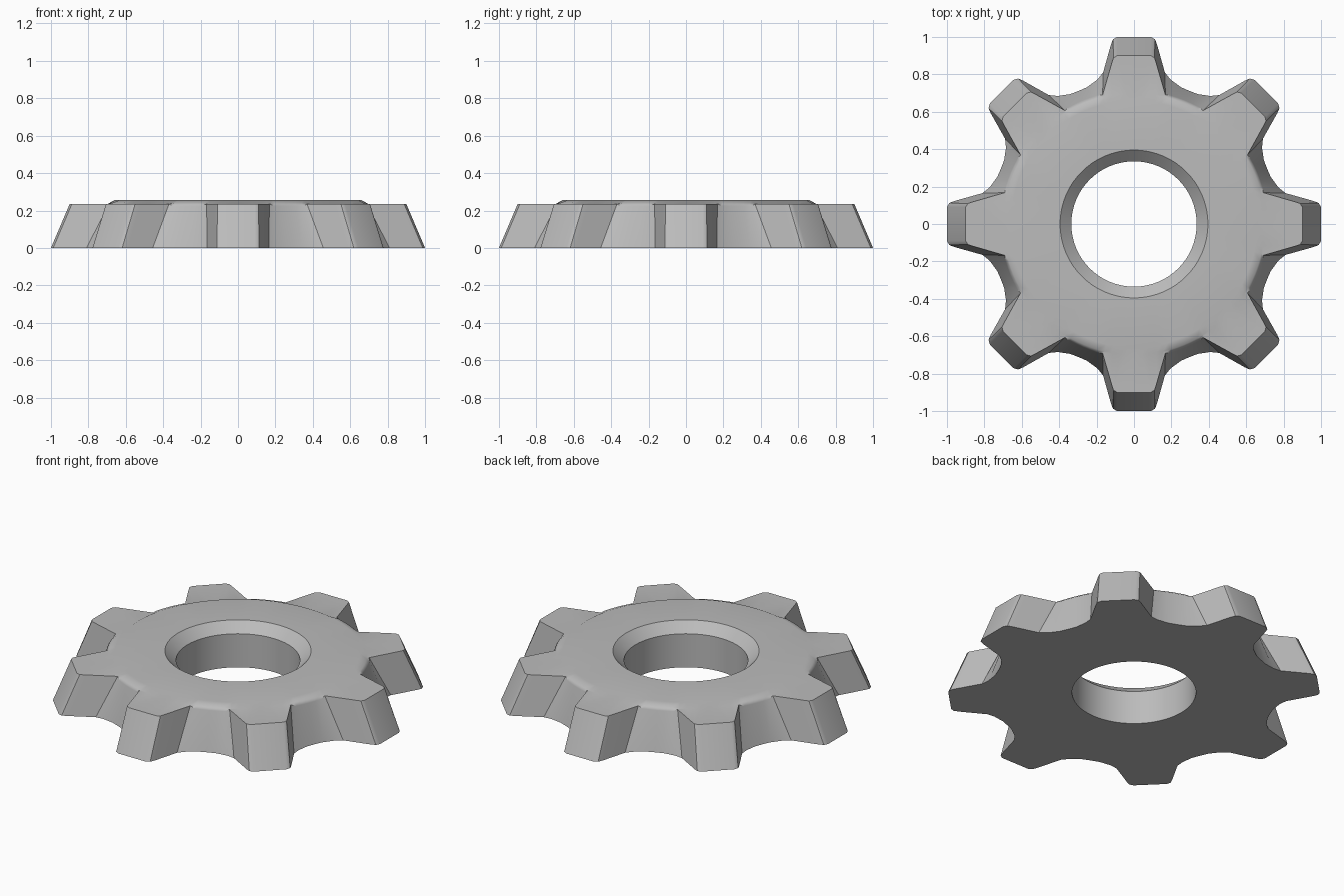
import bpy
import bmesh
from math import atan2, cos, hypot, pi, sin, tau

if "Cube" in bpy.data.objects:
    bpy.data.objects.remove(bpy.data.objects["Cube"])

TEETH = 8
HALF = 7                      # outline steps from tooth centre to gap centre
COUNT = TEETH * HALF * 2

# Half a tooth (sideways, outward), from tip centre to gap centre
BASE_HALF = [(0, 1), (.09, 1), (.112, .988), (.123, .96),
             (.165, .81), (.196, .772), (.25, .732), (.295, .712)]
TOP_HALF = [(0, .9), (.09, .9), (.11, .888), (.119, .86),
            (.168, .69), (.198, .687), (.236, .675), (.274, .661)]


def outline(half, z_tooth, z_gap):
    """Repeat a mirrored half tooth round the wheel."""
    points = []
    for tooth in range(TEETH):
        for step in range(-HALF, HALF):
            side, out = half[abs(step)]
            angle = tooth * tau / TEETH + (atan2(side, out) if step >= 0 else -atan2(side, out))
            r = hypot(side, out)
            z = z_tooth if abs(step) <= 4 else z_gap
            points.append((r * cos(angle), r * sin(angle), z))
    return points


def ring(radius, z_tooth, z_gap=None):
    """Circle with the same point count as the outline."""
    z_gap = z_tooth if z_gap is None else z_gap
    points = []
    for i in range(COUNT):
        angle = (i - HALF) * tau / COUNT
        z = z_tooth if abs(i % (2 * HALF) - HALF) <= 4 else z_gap
        points.append((radius * cos(angle), radius * sin(angle), z))
    return points


# Cross-section loops: underside, sloped teeth, raised hub, chamfered bore
loops = [
    outline(BASE_HALF, 0, 0),
    outline(TOP_HALF, .235, .225),
    ring(.698, .235, .241),
    ring(.66, .255),
    ring(.395, .255),
    ring(.335, .2),
    ring(.335, 0),
]
bm = bmesh.new()
rows = [[bm.verts.new(p) for p in loop] for loop in loops]
for a, b in zip(rows, rows[1:] + rows[:1]):
    for i in range(COUNT):
        j = (i + 1) % COUNT
        bm.faces.new((a[i], a[j], b[j], b[i]))
bmesh.ops.recalc_face_normals(bm, faces=bm.faces)
mesh = bpy.data.meshes.new("gear_wheel")
bm.to_mesh(mesh)
bm.free()

gear = bpy.data.objects.new("gear_wheel", mesh)
bpy.context.collection.objects.link(gear)

# Plain grey metal
grey = bpy.data.materials.new("grey")
grey.use_nodes = True
grey.diffuse_color = (.5, .5, .5, 1)
grey.node_tree.nodes["Principled BSDF"].inputs["Base Color"].default_value = (.5, .5, .5, 1)
mesh.materials.append(grey)

# Soft fillets with crisp tooth edges and flat large faces
bpy.ops.object.select_all(action="DESELECT")
gear.select_set(True)
bpy.context.view_layer.objects.active = gear
bpy.ops.object.shade_smooth_by_angle(angle=pi * .2)
weighted = gear.modifiers.new("flat_large_faces", "WEIGHTED_NORMAL")
weighted.keep_sharp = True
